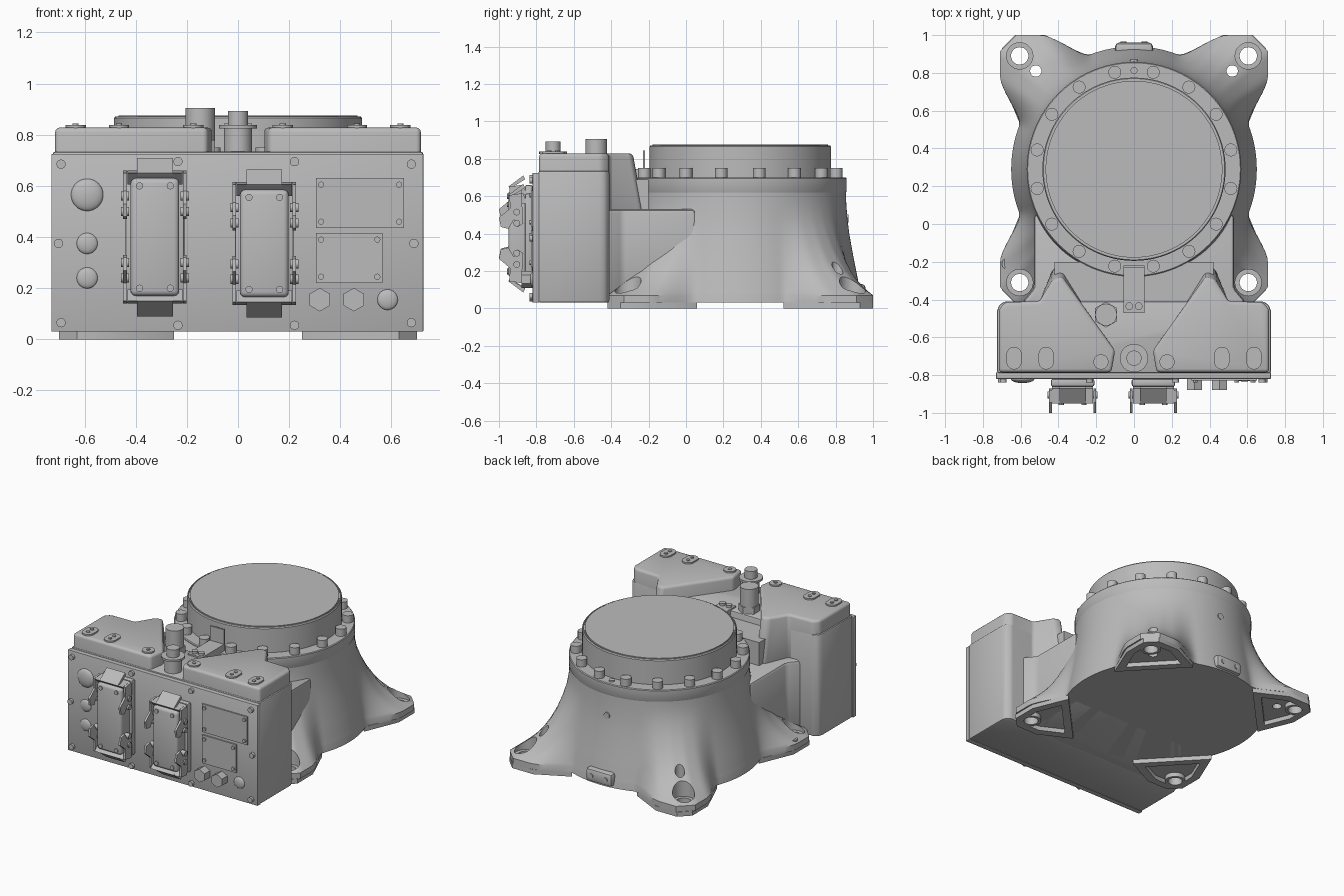
import bpy, bmesh
from math import sin, cos, tau, pi, degrees, atan2
from mathutils import Vector, Matrix

cube = bpy.data.objects.get("Cube")
if cube:
    bpy.data.objects.remove(cube)

grey = bpy.data.materials.new("machine_grey")
grey.use_nodes = True
TONE = (0.5, 0.5, 0.5, 1)
grey.diffuse_color = TONE
grey.node_tree.nodes["Principled BSDF"].inputs["Base Color"].default_value = TONE

CY = 0.29          # y of the turning axis
FRONT = -0.82      # y of the front panel
parts, cutters = [], []


def add(name, bm, bevel=0, segments=2):
    bmesh.ops.recalc_face_normals(bm, faces=bm.faces)
    me = bpy.data.meshes.new(name)
    bm.to_mesh(me)
    bm.free()
    me.materials.append(grey)
    ob = bpy.data.objects.new(name, me)
    bpy.context.scene.collection.objects.link(ob)
    if bevel:
        m = ob.modifiers.new("bevel", "BEVEL")
        m.width, m.segments, m.limit_method = bevel, segments, "ANGLE"
    parts.append(ob)
    return ob


def loft(name, rings, **kw):
    """Closed skin through rings of equal point count."""
    bm = bmesh.new()
    vs = [[bm.verts.new(p) for p in ring] for ring in rings]
    n = len(vs[0])
    for a, b in zip(vs, vs[1:]):
        for i in range(n):
            j = (i + 1) % n
            bm.faces.new((a[i], a[j], b[j], b[i]))
    bm.faces.new(vs[0])
    bm.faces.new(vs[-1])
    return add(name, bm, **kw)


def prism(name, pts, lo, hi, axis="z", **kw):
    place = {"x": lambda p, t: (t, p[0], p[1]),
             "y": lambda p, t: (p[0], t, p[1]),
             "z": lambda p, t: (p[0], p[1], t)}[axis]
    return loft(name, [[place(p, t) for p in pts] for t in (lo, hi)], **kw)


def box(name, x, y, z, **kw):
    return prism(name, [(x[0], y[0]), (x[1], y[0]), (x[1], y[1]), (x[0], y[1])], *z, **kw)


def cyl(name, base, r, length, axis=(0, 0, 1), n=24, **kw):
    bm = bmesh.new()
    d = Vector(axis)
    mat = Matrix.Translation(Vector(base) + d * length / 2) @ d.to_track_quat("Z", "Y").to_matrix().to_4x4()
    bmesh.ops.create_cone(bm, cap_ends=True, segments=n, radius1=r, radius2=r, depth=length, matrix=mat)
    return add(name, bm, **kw)


def stud(name, x, z, r, length, n=20, y=FRONT, **kw):
    return cyl(name, (x, y, z), r, length, (0, -1, 0), n, **kw)


def lathe(name, profile, n=96):
    return loft(name, [[(r * cos(tau * i / n), CY + r * sin(tau * i / n), z) for i in range(n)]
                       for r, z in profile])


def cut(target, cutter):
    m = target.modifiers.new("cut", "BOOLEAN")
    m.object, m.solver = cutter, "EXACT"
    cutter.hide_render = True
    if cutter in parts:
        parts.remove(cutter)
        cutters.append(cutter)


# Flared casting with four corner feet: (height, radius, foot spread)
def casting_ring(z, radius, spread, n=240):
    ring = []
    for i in range(n):
        a = tau * (i + 0.5) / n
        c, s = cos(a), sin(a)
        off = abs(degrees(a) % 90 - 45)
        k = min(1, max(0, (25 - off) / 15))
        k = k * k * (3 - 2 * k) * spread
        limit = min(0.71 / max(abs(c), abs(s)), 1.335 / (abs(c) + abs(s)))
        r = radius + (limit - radius) * k
        ring.append((r * c, CY + r * s, z))
    return ring


LEVELS = [(0.03, 0.65, 1), (0.07, 0.645, 1), (0.085, 0.642, 0.9), (0.11, 0.637, 0.75),
          (0.15, 0.63, 0.55), (0.2, 0.62, 0.39), (0.25, 0.61, 0.28), (0.32, 0.597, 0.17),
          (0.4, 0.583, 0.09), (0.48, 0.573, 0.03), (0.56, 0.567, 0), (0.62, 0.565, 0)]
casting = loft("casting", [casting_ring(*lv) for lv in LEVELS])

# Flange, turning disc and bolt circle
lathe("flange", [(0.56, 0.61), (0.568, 0.625), (0.568, 0.695), (0.563, 0.70)])
lathe("turning_disc", [(0.485, 0.69), (0.485, 0.865), (0.48, 0.872), (0.474, 0.872),
                       (0.474, 0.866), (0.468, 0.866), (0.468, 0.875)])
for i in range(16):
    a = tau * (i + 0.5) / 16
    cyl("flange_bolt", (0.523 * cos(a), CY + 0.523 * sin(a), 0.69), 0.034, 0.06)
cyl("flange_pin", (0, CY + 0.523, 0.69), 0.018, 0.02)

# Foot pads, hollow underneath, and foot bolt holes
PAD = [(0.47, 0.71), (0.63, 0.71), (0.70, 0.64), (0.70, 0.47), (0.60, 0.23), (0.25, 0.60)]
for sx in (1, -1):
    for sy in (1, -1):
        def at(p, k=1.0):
            return (sx * (0.54 + (p[0] - 0.54) * k), CY + sy * (0.54 + (p[1] - 0.54) * k))
        pad = prism("foot_pad", [at(p) for p in PAD], 0, 0.032)
        cut(pad, prism("pad_hollow", [at(p, 0.7) for p in PAD], -0.05, 0.1))
        hx, hy = at((0.605, 0.60))
        ring = cyl("foot_boss", (hx, hy, 0), 0.065, 0.032)
        hole = cyl("foot_hole", (hx, hy, -0.1), 0.046, 0.5)
        for ob in (pad, ring, casting):
            cut(ob, hole)
        cut(casting, cyl("foot_counterbore", (hx, hy, 0.06), 0.07, 0.4))
        if sy > 0:
            dx, dy = at((0.52, 0.52))
            dowel = cyl("dowel_hole", (dx, dy, -0.1), 0.03, 0.5)
            cut(casting, dowel)
            cut(pad, dowel)

# Rear boss plate and plug
box("rear_plate", (-0.1, 0.1), (0.88, 0.96), (0.04, 0.13), bevel=0.02)
for x in (-0.055, 0.055):
    cyl("rear_screw", (x, 0.955, 0.085), 0.016, 0.01, (0, 1, 0))
cyl("rear_plug", (0, 0.84, 0.48), 0.022, 0.03, (0, 1, 0))
cyl("earth_screw", (-0.67, -0.21, 0.05), 0.03, 0.04)


# Cabinet, neck and raised covers
def both(half):
    return half + [(-x, y) for x, y in reversed(half)]


prism("cabinet", both([(0.725, -0.79), (0.725, -0.46), (0.715, -0.43), (0.685, -0.41)]),
      0.03, 0.735, bevel=0.012)
box("front_panel", (-0.73, 0.725), (FRONT, -0.785), (0.03, 0.725), bevel=0.004)
prism("neck", both([(0.6, -0.45), (0.58, -0.40), (0.53, -0.34), (0.53, 0.05)]), 0.03, 0.53, bevel=0.02)
box("channel_floor", (-0.42, 0.42), (-0.5, -0.2), (0.3, 0.69))
COVER = [(0.12, -0.785), (0.10, -0.67), (0.38, -0.28), (0.43, -0.295), (0.50, -0.41),
         (0.68, -0.413), (0.715, -0.45), (0.715, -0.785)]
for s in (1, -1):
    low = [(s * x, y + (0.06 if y > -0.35 else 0), 0.5) for x, y in COVER]
    top = [(s * x, y, 0.828) for x, y in COVER]
    loft("cover", [low, top], bevel=0.018, segments=3)
    for x, y in ((0.635, -0.71), (0.465, -0.71), (0.175, -0.73)):
        long = 0.02 if x > 0.3 else 0
        oval = [(s * x + 0.04 * cos(t), y + 0.04 * sin(t) + (long if sin(t) > 0 else -long))
                for t in (tau * (i + 0.5) / 24 for i in range(24))]
        prism("cover_lug", oval, 0.82, 0.838)
        for dy in ((-0.022, 0.022) if long else (0,)):
            cyl("lug_screw", (s * x, y + dy, 0.83), 0.012, 0.014, n=12)

# Fittings in the channel between the covers
cyl("tall_plug_nut", (-0.148, -0.48, 0.68), 0.068, 0.1, n=6)
cyl("tall_plug", (-0.148, -0.48, 0.72), 0.058, 0.185)
cyl("valve_body", (0, -0.71, 0.72), 0.055, 0.11)
cyl("valve_washer", (0, -0.71, 0.825), 0.075, 0.014)
cyl("valve_cap", (0, -0.71, 0.83), 0.04, 0.063)
box("stop_bracket", (-0.055, 0.055), (-0.47, -0.22), (0.69, 0.745))
box("stop_tab", (-0.055, 0.055), (-0.23, -0.22), (0.7, 0.845))
cyl("bracket_pivot", (0, -0.5, 0.68), 0.065, 0.05)
for x in (-0.025, 0.025):
    cyl("bracket_screw", (x, -0.435, 0.74), 0.02, 0.02)

# Front panel fasteners, domes, hex plugs and label plates
for x, z in ((0.685, 0.065), (0.695, 0.375), (0.685, 0.685), (0.228, 0.055), (0.228, 0.695)):
    for s in (1, -1):
        stud("panel_bolt", s * x - 0.007, z, 0.018, 0.018)
for x, z, r in ((-0.59, 0.565, 0.063), (-0.59, 0.375, 0.041), (-0.59, 0.24, 0.041), (0.585, 0.155, 0.04)):
    bm = bmesh.new()
    bmesh.ops.create_uvsphere(bm, u_segments=32, v_segments=16, radius=r,
                              matrix=Matrix.Translation((x, FRONT, z)) @ Matrix.Diagonal((1, 0.35, 1, 1)))
    add("dome_plug", bm)
for x in (0.32, 0.453):
    stud("hex_plug", x, 0.155, 0.046, 0.06, n=6)
for x, z in (((0.305, 0.65), (0.435, 0.63)), ((0.305, 0.565), (0.22, 0.415))):
    box("label_plate", x, (FRONT - 0.009, FRONT + 0.01), z)
    for px in (x[0] + 0.02, x[1] - 0.02):
        for pz in (z[0] + 0.025, z[1] - 0.025):
            stud("plate_screw", px, pz, 0.012, 0.018, n=12)

# Two latched connectors; profiles are (y, height below the latch top)
ARM = [(-0.88, 0.05), (-0.945, 0.06), (-0.94, 0.13), (-1.0, 0.18), (-0.99, 0.23), (-0.95, 0.24),
       (-0.92, 0.19), (-0.9, 0.23), (-0.87, 0.21)]
TAB = [(-0.87, 0), (-0.95, 0.06), (-0.94, 0.07), (-0.86, 0.02)]
BAR = [(-0.87, 0.05), (-0.95, 0.06), (-0.90, 0.105), (-0.85, 0.105)]
for cx, cz, half in ((-0.325, 0.4, 0.31), (0.103, 0.375, 0.29)):
    box("connector_base", (cx - 0.115, cx + 0.115), (-0.86, FRONT), (cz - half + 0.05, cz + half - 0.05), bevel=0.01)
    box("connector_hood", (cx - 0.095, cx + 0.095), (-0.95, -0.84), (cz - half + 0.08, cz + half - 0.08),
        bevel=0.02, segments=3)
    for s in (1, -1):
        def flip(profile):
            return [(y, cz + s * (half - d)) for y, d in profile]
        prism("latch_tab", flip(TAB), cx - 0.07, cx + 0.07, "x")
        prism("latch_bar", flip(BAR), cx - 0.108, cx + 0.108, "x")
        for side in (1, -1):
            x = cx + side * 0.117
            prism("latch_arm", flip(ARM), x - 0.007, x + 0.007, "x")
            for d in (0.15, 0.21):
                cyl("latch_pivot", (x - 0.016, -0.905, cz + s * (half - d)), 0.018, 0.032, (1, 0, 0), 16)
            stud("hood_screw", cx + side * 0.06, cz + s * (half - 0.11), 0.014, 0.012, n=12, y=-0.945)

# Apply modifiers, drop cutters and shade
deps = bpy.context.evaluated_depsgraph_get()
deps.update()
for ob in [p for p in parts if p.modifiers]:
    baked = bpy.data.meshes.new_from_object(ob.evaluated_get(deps))
    ob.modifiers.clear()
    ob.data = baked
for ob in cutters:
    bpy.data.objects.remove(ob)
bpy.ops.object.select_all(action="DESELECT")
for ob in parts:
    ob.select_set(True)
bpy.context.view_layer.objects.active = casting
bpy.ops.object.shade_smooth_by_angle(angle=pi / 6)
